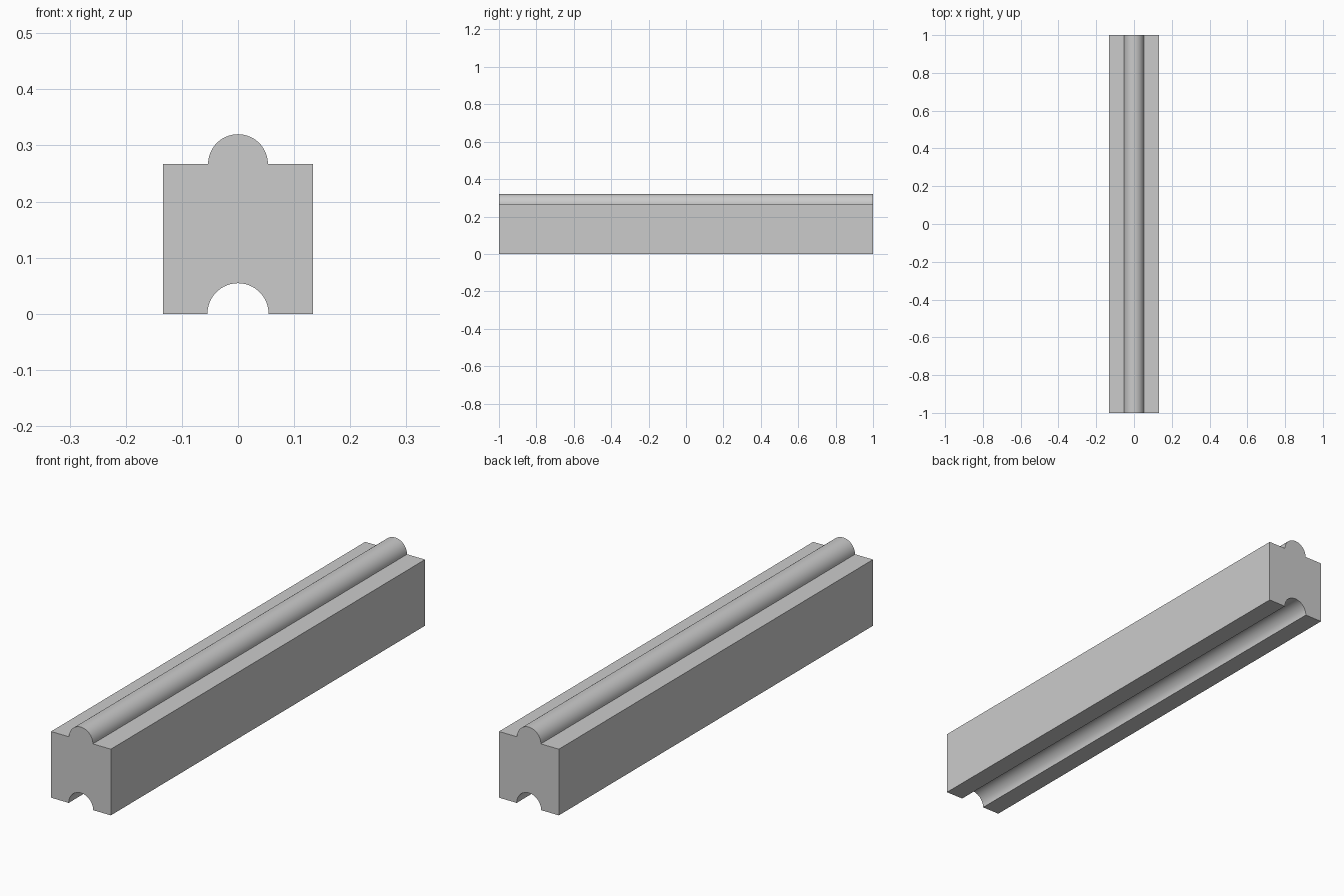
import bpy, bmesh
from math import sin, cos, pi, radians

if "Cube" in bpy.data.objects:
    bpy.data.objects.remove(bpy.data.objects["Cube"])

HALF_W, HEIGHT, LENGTH = 0.1333, 0.2667, 2.0
TONGUE_R, GROOVE_R, SEGMENTS = 0.0533, 0.0545, 32


def half_circle(radius, z, start, end):
    """Points of a half circle in the XZ plane, centred on x = 0."""
    angles = [start + (end - start) * i / SEGMENTS for i in range(SEGMENTS + 1)]
    return [(radius * cos(a), z + radius * sin(a)) for a in angles]


# Cross-section: block with a round groove below and a round tongue above
profile = [(-HALF_W, 0)]
profile += half_circle(GROOVE_R, 0, pi, 0)
profile += [(HALF_W, 0), (HALF_W, HEIGHT)]
profile += half_circle(TONGUE_R, HEIGHT, 0, pi)
profile += [(-HALF_W, HEIGHT)]

# Extrude the cross-section along the length
bm = bmesh.new()
face = bm.faces.new([bm.verts.new((x, -LENGTH / 2, z)) for x, z in profile])
result = bmesh.ops.extrude_face_region(bm, geom=[face], use_keep_orig=True)
moved = [v for v in result["geom"] if isinstance(v, bmesh.types.BMVert)]
bmesh.ops.translate(bm, verts=moved, vec=(0, LENGTH, 0))
bmesh.ops.recalc_face_normals(bm, faces=bm.faces)

mesh = bpy.data.meshes.new("interlocking_beam")
bm.to_mesh(mesh)
bm.free()
beam = bpy.data.objects.new("interlocking_beam", mesh)
bpy.context.collection.objects.link(beam)

# Smooth the round surfaces, keep the corners sharp
bpy.context.view_layer.objects.active = beam
beam.select_set(True)
bpy.ops.object.shade_smooth_by_angle(angle=radians(30))
